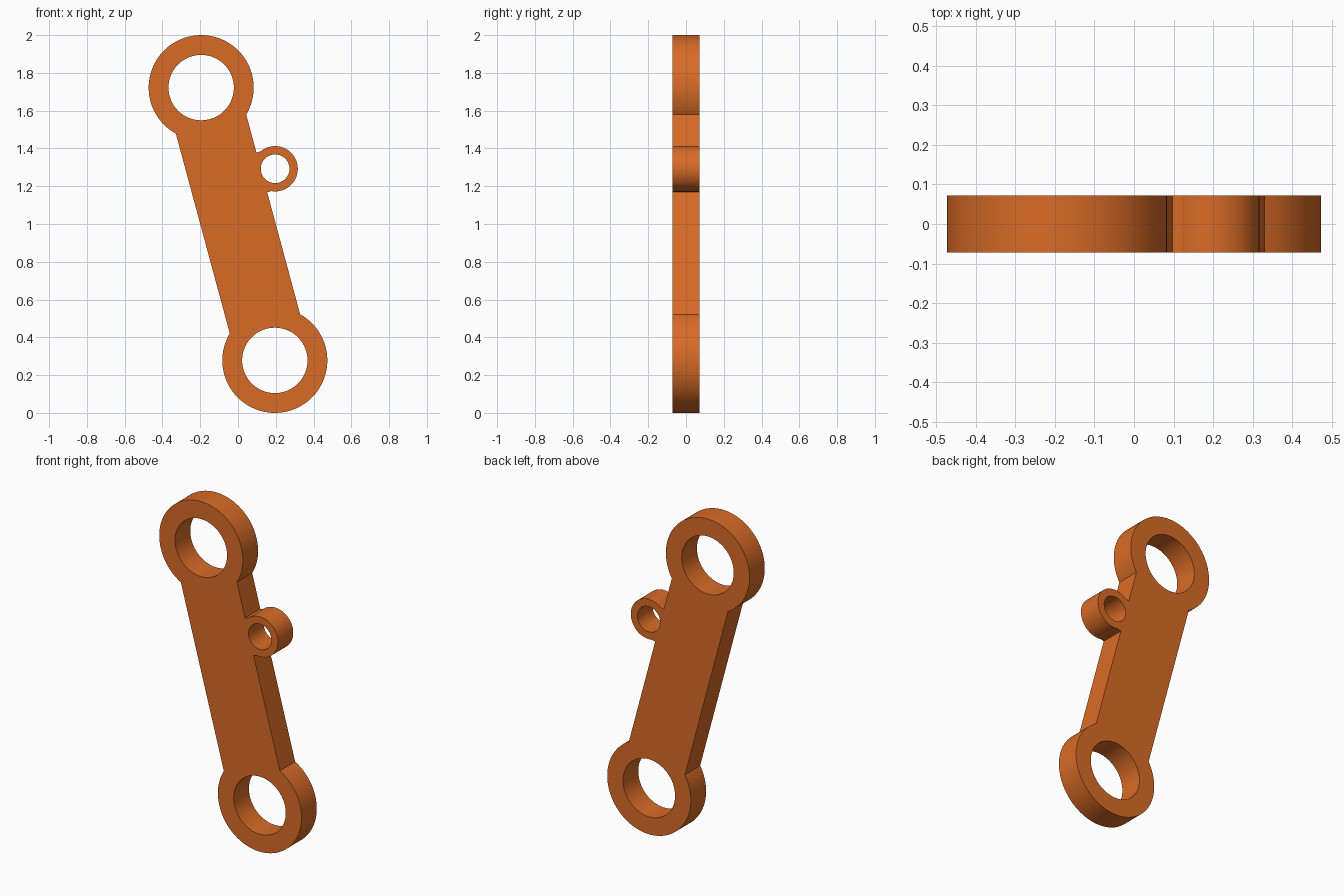
import bpy
from math import pi, sin, cos, acos, asin, atan2, hypot

if "Cube" in bpy.data.objects:
    bpy.data.objects.remove(bpy.data.objects["Cube"], do_unlink=True)

# Dimensions in the link's own plane (long axis vertical before tilting)
EYE_X, EYE_Z = 0.195, 0.722          # offset of each end eye from the middle
HALF_LENGTH = hypot(EYE_X, EYE_Z)
EYE_R, EYE_HOLE = 0.278, 0.173
HALF_WIDTH = 0.193                   # half width of the straight bar
BOSS = (0.266, 0.231)
BOSS_R, BOSS_HOLE, WEB = 0.12, 0.076, 0.109
HALF_DEPTH = 0.0725


def arc(center, radius, start, end, steps):
    """Points on an arc, both ends included."""
    angles = [start + (end - start) * i / steps for i in range(steps + 1)]
    return [(center[0] + radius * cos(a), center[1] + radius * sin(a)) for a in angles]


def circle(center, radius, steps=96):
    return arc(center, radius, 0, 2 * pi, steps)[:-1]


top_eye, bottom_eye = (0, HALF_LENGTH), (0, -HALF_LENGTH)
join = acos(HALF_WIDTH / EYE_R)      # where the bar sides meet the eyes
web = pi - asin(WEB / BOSS_R)        # where the short web meets the boss

# Outer silhouette, counter-clockwise, followed by the three bores
outline = arc(top_eye, EYE_R, -join, pi + join, 96)
outline += arc(bottom_eye, EYE_R, pi - join, 2 * pi + join, 96)
outline += [(HALF_WIDTH, BOSS[1] - WEB)]
outline += arc(BOSS, BOSS_R, -web, web, 64)
outline += [(HALF_WIDTH, BOSS[1] + WEB)]
loops = [outline, circle(top_eye, EYE_HOLE), circle(bottom_eye, EYE_HOLE),
         circle(BOSS, BOSS_HOLE, 64)]

# Extruded plate
curve = bpy.data.curves.new("link_plate", "CURVE")
curve.dimensions = "2D"
curve.fill_mode = "BOTH"
curve.extrude = HALF_DEPTH
for loop in loops:
    spline = curve.splines.new("POLY")
    spline.points.add(len(loop) - 1)
    for point, (x, y) in zip(spline.points, loop):
        point.co = (x, y, 0, 1)
    spline.use_cyclic_u = True

link = bpy.data.objects.new("link_plate", curve)
bpy.context.collection.objects.link(link)
link.location = (0, 0, 1)
link.rotation_euler = (pi / 2, -atan2(EYE_X, EYE_Z), 0)

# Orange paint
paint = bpy.data.materials.new("orange_paint")
paint.use_nodes = True
color = (0.69, 0.147, 0.02, 1)
paint.diffuse_color = color
paint.node_tree.nodes["Principled BSDF"].inputs["Base Color"].default_value = color
curve.materials.append(paint)

# Mesh with smooth curved walls and sharp rims
bpy.ops.object.select_all(action="DESELECT")
link.select_set(True)
bpy.context.view_layer.objects.active = link
bpy.ops.object.convert(target="MESH")
link = bpy.context.object
bpy.ops.object.mode_set(mode="EDIT")
bpy.ops.mesh.select_all(action="SELECT")
bpy.ops.mesh.remove_doubles(threshold=0.0001)
bpy.ops.mesh.normals_make_consistent(inside=False)
bpy.ops.object.mode_set(mode="OBJECT")
bpy.ops.object.shade_smooth_by_angle()
